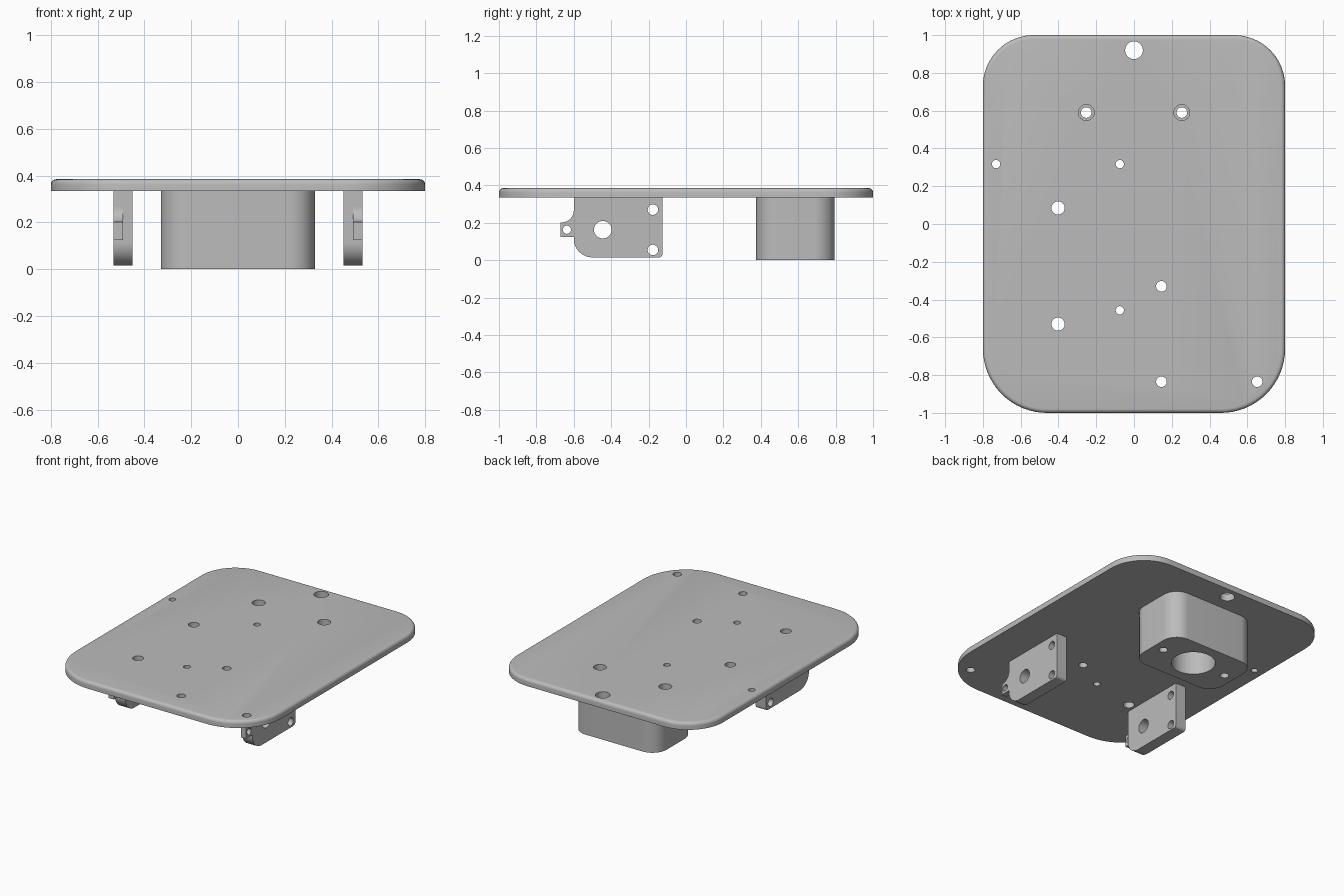
import bpy, bmesh, math
from mathutils import Matrix

default = bpy.data.objects.get("Cube")
if default:
    bpy.data.objects.remove(default, do_unlink=True)

grey = bpy.data.materials.new("plain grey")
grey.use_nodes = True
grey.diffuse_color = (0.5, 0.5, 0.5, 1)
grey.node_tree.nodes["Principled BSDF"].inputs["Base Color"].default_value = (0.5, 0.5, 0.5, 1)


def arc(cx, cy, r, start, end, steps=16):
    """Points along an arc, angles in degrees."""
    angles = [math.radians(start + (end - start) * i / steps) for i in range(steps + 1)]
    return [(cx + r * math.cos(a), cy + r * math.sin(a)) for a in angles]


def rounded_rect(x, y0, y1, r_front, r_back):
    return (arc(x - r_back, y1 - r_back, r_back, 0, 90)
            + arc(-x + r_back, y1 - r_back, r_back, 90, 180)
            + arc(-x + r_front, y0 + r_front, r_front, 180, 270)
            + arc(x - r_front, y0 + r_front, r_front, 270, 360))


def prism(name, outlines, low, high, along_x=False, top_round=0):
    """Extrude outlines in z, or along x with the outline read as (y, z)."""
    bm = bmesh.new()
    for outline in outlines:
        face = bm.faces.new([bm.verts.new((u, v, low)) for u, v in outline])
        side = bmesh.ops.extrude_face_region(bm, geom=[face])["geom"]
        bmesh.ops.translate(bm, verts=[g for g in side if isinstance(g, bmesh.types.BMVert)],
                            vec=(0, 0, high - low))
    bmesh.ops.recalc_face_normals(bm, faces=bm.faces)
    if top_round:
        rim = [e for e in bm.edges if all(v.co.z > high - 1e-5 for v in e.verts)]
        bmesh.ops.bevel(bm, geom=rim, offset=top_round, segments=5, profile=0.5,
                        affect='EDGES')
    if along_x:
        bm.transform(Matrix(((0, 0, 1, 0), (1, 0, 0, 0), (0, 1, 0, 0), (0, 0, 0, 1))))
    mesh = bpy.data.meshes.new(name)
    bm.to_mesh(mesh)
    bm.free()
    mesh.materials.append(grey)
    obj = bpy.data.objects.new(name, mesh)
    bpy.context.collection.objects.link(obj)
    return obj


def activate(obj):
    bpy.ops.object.select_all(action='DESELECT')
    obj.select_set(True)
    bpy.context.view_layer.objects.active = obj


def drill(obj, holes, low, high, along_x=False):
    """Cut round holes given as (u, v, radius)."""
    circles = [arc(u, v, r, 0, 360, 32)[:-1] for u, v, r in holes]
    cutter = prism("hole_cutter", circles, low, high, along_x)
    cutter.hide_render = True
    mod = obj.modifiers.new("holes", 'BOOLEAN')
    mod.operation, mod.solver, mod.object = 'DIFFERENCE', 'EXACT', cutter
    activate(obj)
    bpy.ops.object.modifier_apply(modifier=mod.name)
    bpy.data.objects.remove(cutter, do_unlink=True)


BASE, TOP = 0.335, 0.385
screws = [(x, 0.59) for x in (-0.253, 0.253)]
parts = []

# Base plate with rounded top rim and mounting holes
plate = prism("base_plate", [rounded_rect(0.8, -1, 1, 0.34, 0.27)], BASE, TOP, top_round=0.022)
small, medium, large = 0.022, 0.028, 0.035
drill(plate, [(0, 0.92, 0.047),
              (-0.73, 0.317, small), (-0.075, 0.317, small), (-0.075, -0.457, small),
              (0.145, -0.33, medium), (0.145, -0.835, medium), (0.652, -0.835, medium),
              (-0.402, 0.085, large), (-0.402, -0.53, large)]
      + [(x, y, 0.042) for x, y in screws], BASE - 0.1, TOP + 0.1)
parts.append(plate)

# Rear block with a round pocket and counterbored screw holes
block = prism("rear_block", [rounded_rect(0.33, 0.375, 0.795, 0.11, 0.11)], 0, BASE)
drill(block, [(x, y, medium) for x, y in screws], -0.1, BASE + 0.1)
drill(block, [(x, y, 0.042) for x, y in screws], 0.12, BASE + 0.1)
drill(block, [(0, 0.585, 0.14)], -0.1, BASE - 0.02)
parts.append(block)

# Motor brackets, each with a thin front tab on its outer half
body = ([(-0.6, BASE)] + arc(-0.5, 0.115, 0.1, 180, 270)
        + arc(-0.145, 0.035, 0.02, 270, 360, 6) + [(-0.125, BASE)])
tab = ([(-0.67, 0.125), (-0.6, 0.125)] + arc(-0.665, 0.267, 0.065, 0, -90) + [(-0.67, 0.202)])
for side, word in ((1, "left"), (-1, "right")):
    inner, middle, outer = (side * x for x in (0.452, 0.492, 0.532))
    bracket = prism(word + "_bracket", [body], min(inner, outer), max(inner, outer), True)
    drill(bracket, [(-0.445, 0.163, 0.047), (-0.177, 0.27, medium), (-0.177, 0.055, medium)],
          -1, 1, True)
    ear = prism(word + "_bracket_tab", [tab], min(middle, outer), max(middle, outer), True)
    drill(ear, [(-0.637, 0.163, small)], -1, 1, True)
    parts += [bracket, ear]

for part in parts:
    activate(part)
    bpy.ops.object.shade_smooth_by_angle(angle=math.radians(30))
